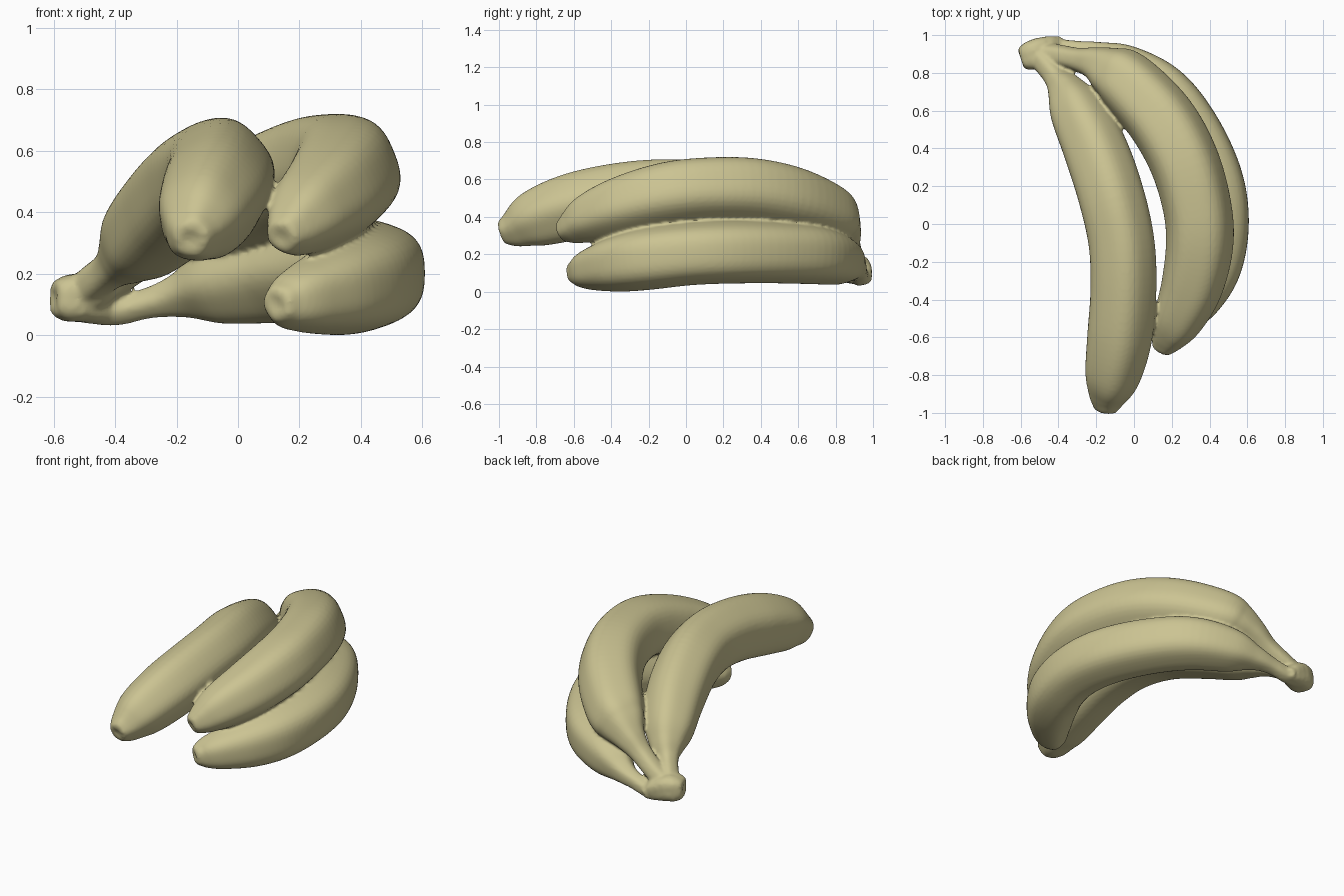
import bpy, bmesh, math, random
from mathutils import Vector

if "Cube" in bpy.data.objects:
    bpy.data.objects.remove(bpy.data.objects["Cube"])

random.seed(4)
peel = bpy.data.materials.new("pale_yellow_peel")
peel.diffuse_color = (0.60, 0.55, 0.29, 1)
peel.use_nodes = True
peel.node_tree.nodes["Principled BSDF"].inputs["Base Color"].default_value = peel.diffuse_color


def spline(pts, steps):
    """Catmull-Rom samples through (x, y, z, radius) points."""
    p = [Vector(q) for q in pts]
    p = [2 * p[0] - p[1]] + p + [2 * p[-1] - p[-2]]
    out = []
    for i in range(1, len(p) - 2):
        a, b, c, d = p[i - 1:i + 3]
        for k in range(steps):
            t = k / steps
            out.append(0.5 * (2 * b + (c - a) * t + (2 * a - 5 * b + 4 * c - d) * t * t
                              + (3 * b - a - 3 * c + d) * t ** 3))
    return out + [p[-2]]


def sweep(name, pts, sides=40, ridge=0.03, ridges=5, corner=0.0, steps=6, rough=0.0,
          oval=0.0, tilt=110):
    """Tube with soft lengthwise ridges (one at angle corner) and dimpled ends."""
    s = spline(pts, steps)
    bm = bmesh.new()
    rings = []
    n = len(s)
    for i, q in enumerate(s):
        c = q.to_3d()
        tan = (s[min(i + 1, n - 1)].to_3d() - s[max(i - 1, 0)].to_3d()).normalized()
        side = tan.cross(Vector((0, 0, 1))).normalized()
        up = side.cross(tan)
        ring = []
        for j in range(sides):
            a = 2 * math.pi * j / sides
            r = q.w * (1 + ridge * math.cos(ridges * (a - math.radians(corner)))
                       + oval * math.cos(2 * (a - math.radians(tilt))))
            r *= 1 + random.uniform(-rough, rough)
            ring.append(bm.verts.new(c + r * (math.cos(a) * side + math.sin(a) * up)))
        rings.append(ring)
    for r0, r1 in zip(rings, rings[1:]):
        for j in range(sides):
            k = (j + 1) % sides
            bm.faces.new((r0[j], r0[k], r1[k], r1[j]))
    # rounded rim and dimple on each end
    for ring, sgn, i in ((rings[0], -1, 0), (rings[-1], 1, n - 1)):
        tan = (s[min(i + 1, n - 1)].to_3d() - s[max(i - 1, 0)].to_3d()).normalized() * sgn
        c, w, prev = s[i].to_3d(), s[i].w, ring
        for scale, push in ((0.82, 0.25), (0.5, 0.3), (0.25, 0.2)):
            new = [bm.verts.new(c + (v.co - c) * scale + tan * w * (push + random.uniform(-.03, .03)))
                   for v in ring]
            for j in range(sides):
                k = (j + 1) % sides
                bm.faces.new((prev[j], prev[k], new[k], new[j]))
            prev = new
        bm.faces.new(prev)
    bmesh.ops.recalc_face_normals(bm, faces=bm.faces)
    me = bpy.data.meshes.new(name)
    bm.to_mesh(me)
    bm.free()
    me.materials.append(peel)
    ob = bpy.data.objects.new(name, me)
    bpy.context.collection.objects.link(ob)
    return ob


parts = []

# left fruit, resting high
parts.append(sweep("left_banana", [
    (-.52, .90, .13, .06), (-.467, .84, .175, .06), (-.415, .775, .215, .065),
    (-.365, .71, .26, .10), (-.305, .60, .325, .147), (-.21, .40, .42, .172),
    (-.125, .15, .50, .178), (-.07, -.10, .522, .178), (-.06, -.35, .503, .178),
    (-.08, -.60, .452, .175), (-.115, -.80, .39, .15), (-.14, -.91, .34, .105),
    (-.15, -.97, .318, .07)], corner=100, oval=0.03))

# middle fruit, lying over the lower one
parts.append(sweep("middle_banana", [
    (-.52, .90, .12, .06), (-.42, .895, .175, .058), (-.30, .87, .255, .063),
    (-.21, .85, .32, .09), (-.13, .81, .367, .135), (-.04, .75, .41, .167),
    (.14, .555, .49, .182), (.265, .33, .537, .183), (.335, .08, .54, .18),
    (.345, -.12, .515, .177), (.305, -.33, .46, .163), (.235, -.50, .40, .135),
    (.18, -.60, .35, .096), (.15, -.655, .325, .062)], corner=122))

# lower fruit, on the ground
parts.append(sweep("lower_banana", [
    (-.50, .92, .09, .05), (-.40, .93, .08, .048), (-.29, .92, .105, .05),
    (-.19, .895, .13, .073), (-.06, .83, .165, .128), (.14, .70, .198, .157),
    (.295, .50, .21, .164), (.41, .25, .212, .167), (.447, .02, .202, .166),
    (.415, -.20, .178, .166), (.338, -.36, .152, .152), (.235, -.49, .125, .12),
    (.165, -.56, .108, .09), (.135, -.597, .103, .064)], corner=144))

# knobbly stem joining the three fruits, with a web between the upper necks
parts.append(sweep("stem_crown", [
    (-.58, .88, .12, .07), (-.555, .888, .12, .08), (-.51, .905, .12, .083),
    (-.45, .93, .10, .07), (-.41, .955, .08, .05), (-.395, .975, .07, .032)],
    sides=20, ridge=0.07, ridges=4, corner=45, steps=4, rough=0.02))
parts.append(sweep("stem_web", [
    (-.50, .885, .13, .065), (-.45, .865, .155, .06), (-.41, .85, .175, .045)],
    sides=20, steps=4))

# fuse everything into one continuous skin
bpy.ops.object.select_all(action='DESELECT')
for ob in parts:
    ob.select_set(True)
bunch = parts[0]
bpy.context.view_layer.objects.active = bunch
bpy.ops.object.join()
bunch.name = "banana_bunch"
fuse = bunch.modifiers.new("fuse", 'REMESH')
fuse.mode = 'VOXEL'
fuse.voxel_size = 0.01
fuse.use_smooth_shade = True
soften = bunch.modifiers.new("soften", 'SMOOTH')
soften.factor = 0.5
soften.iterations = 4
